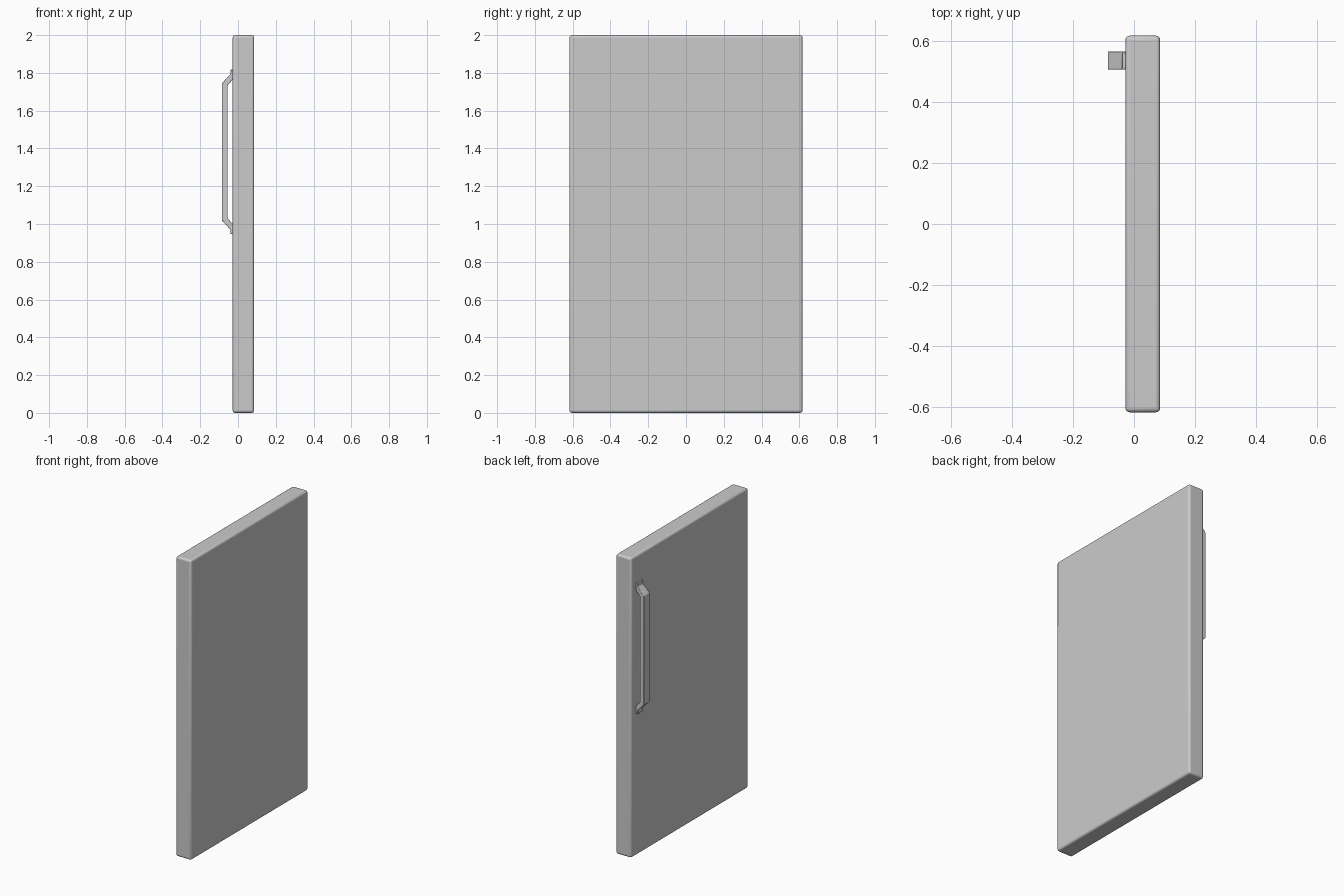
import bpy, bmesh, math

if "Cube" in bpy.data.objects:
    bpy.data.objects.remove(bpy.data.objects["Cube"])


def finish(bm, name, width, segments):
    """Turn a bmesh into an object with rounded edges."""
    bmesh.ops.recalc_face_normals(bm, faces=bm.faces)
    mesh = bpy.data.meshes.new(name)
    bm.to_mesh(mesh)
    bm.free()
    obj = bpy.data.objects.new(name, mesh)
    bpy.context.collection.objects.link(obj)
    bev = obj.modifiers.new("rounded_edges", 'BEVEL')
    bev.width = width
    bev.segments = segments
    bev.limit_method = 'ANGLE'
    bev.angle_limit = math.radians(25)
    bpy.context.view_layer.objects.active = obj
    obj.select_set(True)
    bpy.ops.object.shade_smooth_by_angle(angle=math.radians(35))
    obj.select_set(False)
    return obj


# Door slab
X0, X1, HALF_Y, HEIGHT = -0.028, 0.086, 0.617, 2.0
bm = bmesh.new()
bmesh.ops.create_cube(bm, size=1)
for v in bm.verts:
    v.co.x = X1 if v.co.x > 0 else X0
    v.co.y = HALF_Y if v.co.y > 0 else -HALF_Y
    v.co.z = HEIGHT if v.co.z > 0 else 0
finish(bm, "door_panel", 0.014, 4)

# Pull handle: upper half of the side profile (x, height above middle), mirrored
MID = 1.382
outer = [(-0.027, 0.436), (-0.04, 0.436), (-0.04, 0.412), (-0.086, 0.362)]
inner = [(-0.055, 0.352), (-0.027, 0.384)]
profile = ([(x, MID + z) for x, z in outer]
           + [(x, MID - z) for x, z in reversed(outer)]
           + [(x, MID - z) for x, z in reversed(inner)]
           + [(x, MID + z) for x, z in inner])
bm = bmesh.new()
face = bm.faces.new([bm.verts.new((x, 0.506, z)) for x, z in profile])
ext = bmesh.ops.extrude_face_region(bm, geom=[face])
bmesh.ops.translate(bm, vec=(0, 0.06, 0),
                    verts=[g for g in ext["geom"] if isinstance(g, bmesh.types.BMVert)])
finish(bm, "pull_handle", 0.003, 2)
